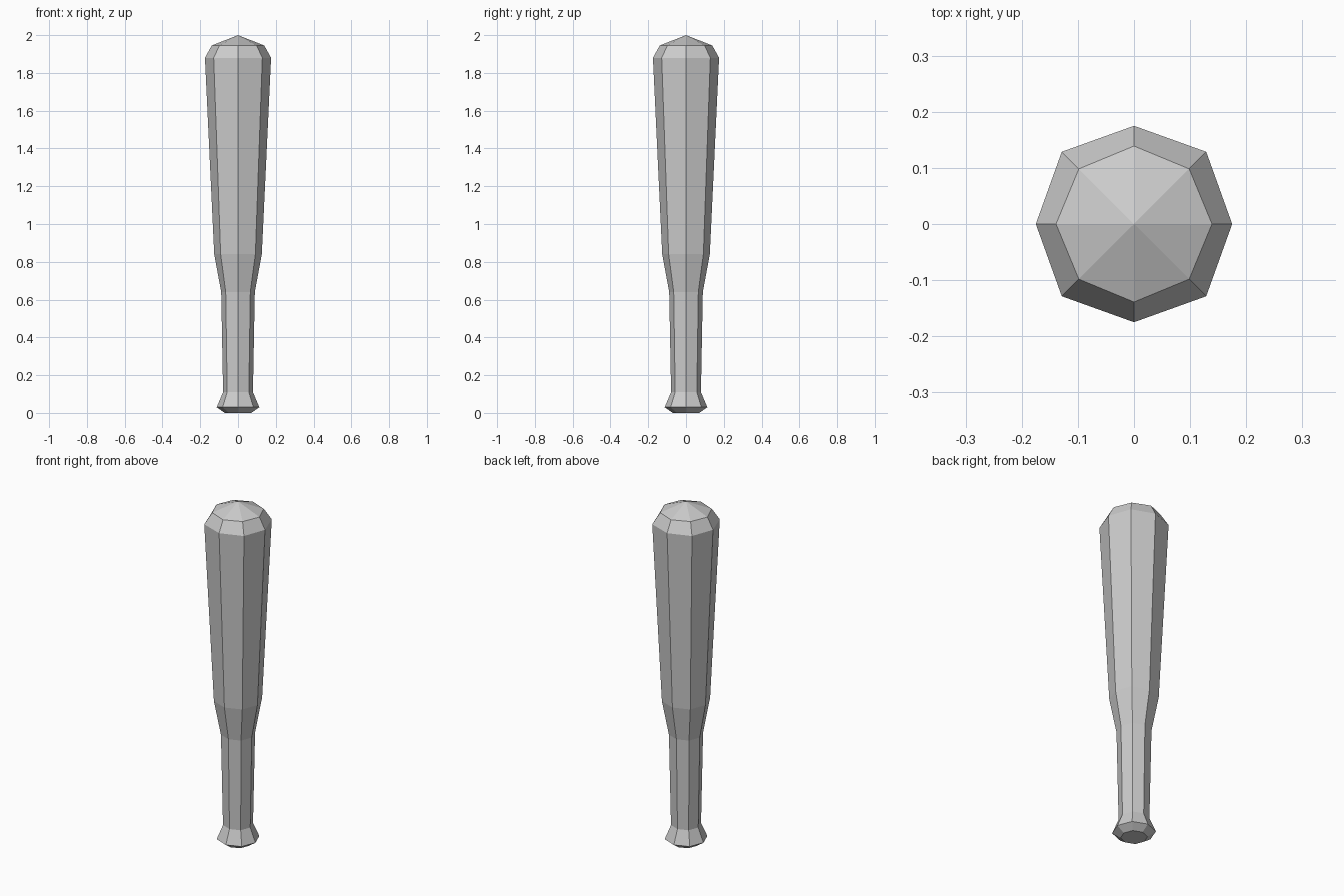
import bpy, bmesh
from math import cos, sin, pi

if "Cube" in bpy.data.objects:
    bpy.data.objects.remove(bpy.data.objects["Cube"])

SIDES = 8
# Rings from knob to barrel end: height, radius on the axes, radius on the diagonals
RINGS = [
    (0.0, 0.070, 0.071),
    (0.03, 0.113, 0.115),
    (0.11, 0.079, 0.081),
    (0.64, 0.089, 0.092),
    (0.84, 0.126, 0.130),
    (1.88, 0.175, 0.182),
    (1.945, 0.139, 0.139),
]

bm = bmesh.new()


def ring(z, axis_r, diag_r):
    verts = []
    for i in range(SIDES):
        r = diag_r if i % 2 else axis_r
        a = 2 * pi * i / SIDES
        verts.append(bm.verts.new((r * cos(a), r * sin(a), z)))
    return verts


# Knob, grip, taper and barrel walls
rings = [ring(*spec) for spec in RINGS]
for low, high in zip(rings, rings[1:]):
    for i in range(SIDES):
        j = (i + 1) % SIDES
        bm.faces.new((low[i], low[j], high[j], high[i]))

# Flat knob base and pointed barrel end
bm.faces.new(rings[0][::-1])
tip = bm.verts.new((0, 0, 2.0))
for i in range(SIDES):
    bm.faces.new((rings[-1][i], rings[-1][(i + 1) % SIDES], tip))

bmesh.ops.recalc_face_normals(bm, faces=bm.faces[:])
mesh = bpy.data.meshes.new("bat")
bm.to_mesh(mesh)
bm.free()
bpy.context.collection.objects.link(bpy.data.objects.new("bat", mesh))
